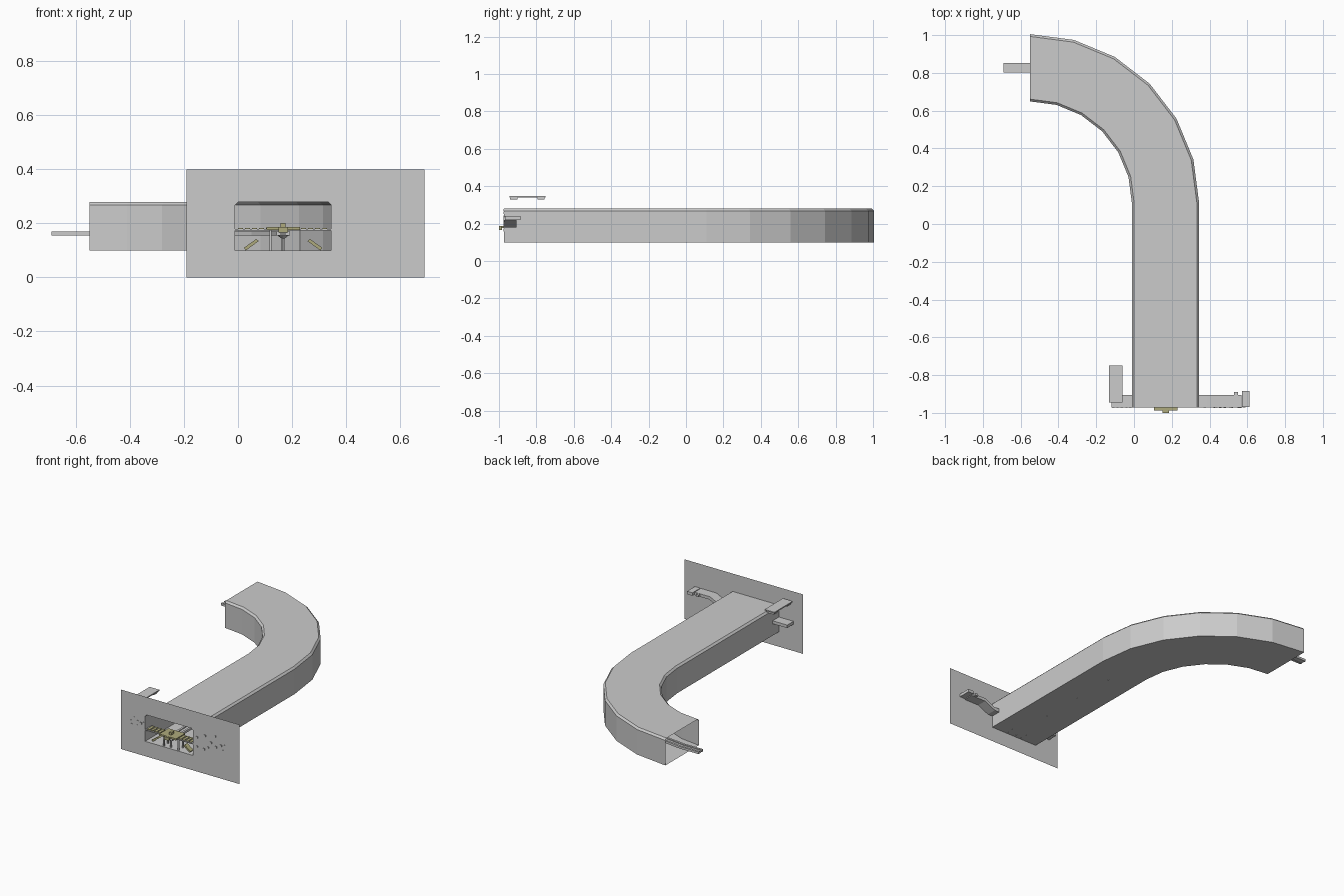
import bpy, bmesh, math
from mathutils import Vector

if "Cube" in bpy.data.objects:
    bpy.data.objects.remove(bpy.data.objects["Cube"])

olive = bpy.data.materials.new("olive_wood")
olive.diffuse_color = (0.42, 0.40, 0.2, 1)
olive.use_nodes = True
olive.node_tree.nodes["Principled BSDF"].inputs["Base Color"].default_value = olive.diffuse_color


def finish(name, bm, mat=None):
    me = bpy.data.meshes.new(name)
    bm.to_mesh(me)
    bm.free()
    ob = bpy.data.objects.new(name, me)
    bpy.context.collection.objects.link(ob)
    if mat:
        me.materials.append(mat)
    return ob


def boxes(name, items, mat=None):
    """items: (x0, x1, y0, y1, z0, z1)"""
    bm = bmesh.new()
    for x0, x1, y0, y1, z0, z1 in items:
        vs = bmesh.ops.create_cube(bm, size=1)["verts"]
        for v in vs:
            v.co = ((x0 + x1) / 2 + v.co.x * (x1 - x0),
                    (y0 + y1) / 2 + v.co.y * (y1 - y0),
                    (z0 + z1) / 2 + v.co.z * (z1 - z0))
    return finish(name, bm, mat)


def extrude_y(name, prof, y0, y1, mat=None):
    bm = bmesh.new()
    f = bm.faces.new([bm.verts.new((x, y0, z)) for x, z in prof])
    r = bmesh.ops.extrude_face_region(bm, geom=[f])
    vs = [v for v in r["geom"] if isinstance(v, bmesh.types.BMVert)]
    bmesh.ops.translate(bm, verts=vs, vec=(0, y1 - y0, 0))
    bmesh.ops.recalc_face_normals(bm, faces=bm.faces)
    return finish(name, bm, mat)


CX, CY, R, FRONT = -0.55, 0.11, 0.717, -0.972


def track_path(y_start, x_end):
    """Points with sideways normals: straight run, six-step bend, exit."""
    pts = [(Vector((CX + R, y_start, 0)), Vector((1, 0, 0)))]
    for i in range(7):
        a = math.radians(15 * i)
        n = Vector((math.cos(a), math.sin(a), 0))
        pts.append((Vector((CX, CY, 0)) + n * R, n))
    if x_end < CX:
        pts.append((Vector((x_end, CY + R, 0)), Vector((0, 1, 0))))
    return pts


def sweep(name, profs, path, caps=True):
    bm = bmesh.new()
    for prof in profs:
        rings = [[bm.verts.new(p + n * u + Vector((0, 0, z))) for u, z in prof]
                 for p, n in path]
        k = len(prof)
        for a, b in zip(rings, rings[1:]):
            for i in range(k):
                j = (i + 1) % k
                bm.faces.new((a[i], a[j], b[j], b[i]))
        if caps:
            bm.faces.new(rings[0])
            bm.faces.new(rings[-1])
    bmesh.ops.recalc_face_normals(bm, faces=bm.faces)
    return finish(name, bm)


def rect(u0, u1, z0, z1):
    return [(u0, z0), (u1, z0), (u1, z1), (u0, z1)]


# Tunnel shell, open at both ends, with chamfered ceiling edges
W = 0.178
shell = [(-W, 0.1), (W, 0.1), (W, 0.268), (W - 0.012, 0.28),
         (-W + 0.012, 0.28), (-W, 0.268)]
sweep("tunnel", [shell], track_path(FRONT, CX), caps=False)

# Front wall with the tunnel mouth cut out
bm = bmesh.new()
edges = []
for loop in ([(-0.19, 0), (0.69, 0), (0.69, 0.4), (-0.19, 0.4)],
             [(CX + R + u, z) for u, z in shell]):
    vs = [bm.verts.new((x, FRONT, z)) for x, z in loop]
    edges += [bm.edges.new((vs[i], vs[(i + 1) % len(vs)])) for i in range(len(vs))]
bmesh.ops.triangle_fill(bm, use_beauty=True, use_dissolve=False, edges=edges,
                        normal=(0, -1, 0))
finish("front_wall", bm)

# Track: two rails on a flat bed, running out of the far end
sweep("track", [rect(-0.025, -0.011, 0.155, 0.17), rect(0.011, 0.025, 0.155, 0.17),
                rect(-0.011, 0.011, 0.157, 0.164)], track_path(FRONT, -0.69))

# Posts under the track with flared heads
C = CX + R
bm = bmesh.new()
for y in (-0.95, -0.65, -0.35, -0.05):
    for r1, r2, z0, z1 in ((0.006, 0.006, 0.098, 0.145), (0.006, 0.022, 0.145, 0.156)):
        vs = bmesh.ops.create_cone(bm, cap_ends=True, segments=8, radius1=r1,
                                   radius2=r2, depth=z1 - z0)["verts"]
        bmesh.ops.translate(bm, verts=vs, vec=(C, y, (z0 + z1) / 2))
finish("track_posts", bm)

# Bridge across the mouth, with planks and legs
boxes("bridge", [(-0.011, 0.345, FRONT, -0.905, 0.174, 0.18)])
boxes("bridge_planks", [(0.0 + i * 0.026, 0.018 + i * 0.026, -0.968, -0.909, 0.18, 0.184)
                        for i in range(13)], olive)
boxes("bridge_legs", [(x - 0.004, x + 0.004, y - 0.004, y + 0.004, 0.099, 0.175)
                      for x in (0.12, 0.23) for y in (-0.96, -0.915)])
boxes("centre_platform", [(0.105, 0.23, -0.988, -0.89, 0.176, 0.187),
                          (0.15, 0.185, -1.0, -0.985, 0.166, 0.186),
                          (0.158, 0.176, -0.96, -0.93, 0.187, 0.202)], olive)

# Leaning logs on the floor, mirrored about the track
for name, s in (("left_log", -1), ("right_log", 1)):
    x = C + s * 0.12
    extrude_y(name, [(x - s * 0.03, 0.135), (x - s * 0.02, 0.142),
                     (x + s * 0.025, 0.11), (x + s * 0.018, 0.1)], -0.95, -0.92, olive)

# Side ledges behind the front wall
extrude_y("left_ledge", [(-0.12, 0.18), (-0.011, 0.18), (-0.011, 0.2), (-0.12, 0.2)],
          FRONT, -0.905)
extrude_y("right_ledge", [(0.345, 0.18), (0.38, 0.18), (0.46, 0.217), (0.57, 0.217),
                          (0.57, 0.237), (0.455, 0.237), (0.385, 0.203), (0.345, 0.203)],
          FRONT, -0.905)
boxes("right_ledge_end", [(0.572, 0.612, -0.968, -0.885, 0.22, 0.24),
                          (0.53, 0.55, -0.905, -0.89, 0.22, 0.235)])

# Raised shelf behind the wall on two feet
boxes("rear_shelf", [(-0.133, -0.06, -0.945, -0.75, 0.341, 0.349),
                     (-0.125, -0.068, -0.94, -0.9, 0.328, 0.341),
                     (-0.125, -0.068, -0.795, -0.757, 0.328, 0.341)])

# Small studs scattered over the front wall
studs = [(0.375, 0.23), (0.435, 0.257), (0.51, 0.272), (0.583, 0.226), (0.517, 0.202),
         (0.568, 0.19), (0.48, 0.222), (0.555, 0.222), (0.375, 0.168), (0.428, 0.164),
         (0.457, 0.183), (-0.11, 0.212), (-0.065, 0.22), (-0.087, 0.238),
         (-0.04, 0.214), (-0.02, 0.22), (-0.11, 0.188), (-0.065, 0.19)]
boxes("wall_studs", [(x - 0.006, x + 0.006, FRONT - 0.003, FRONT, z - 0.006, z + 0.006)
                     for x, z in studs])
